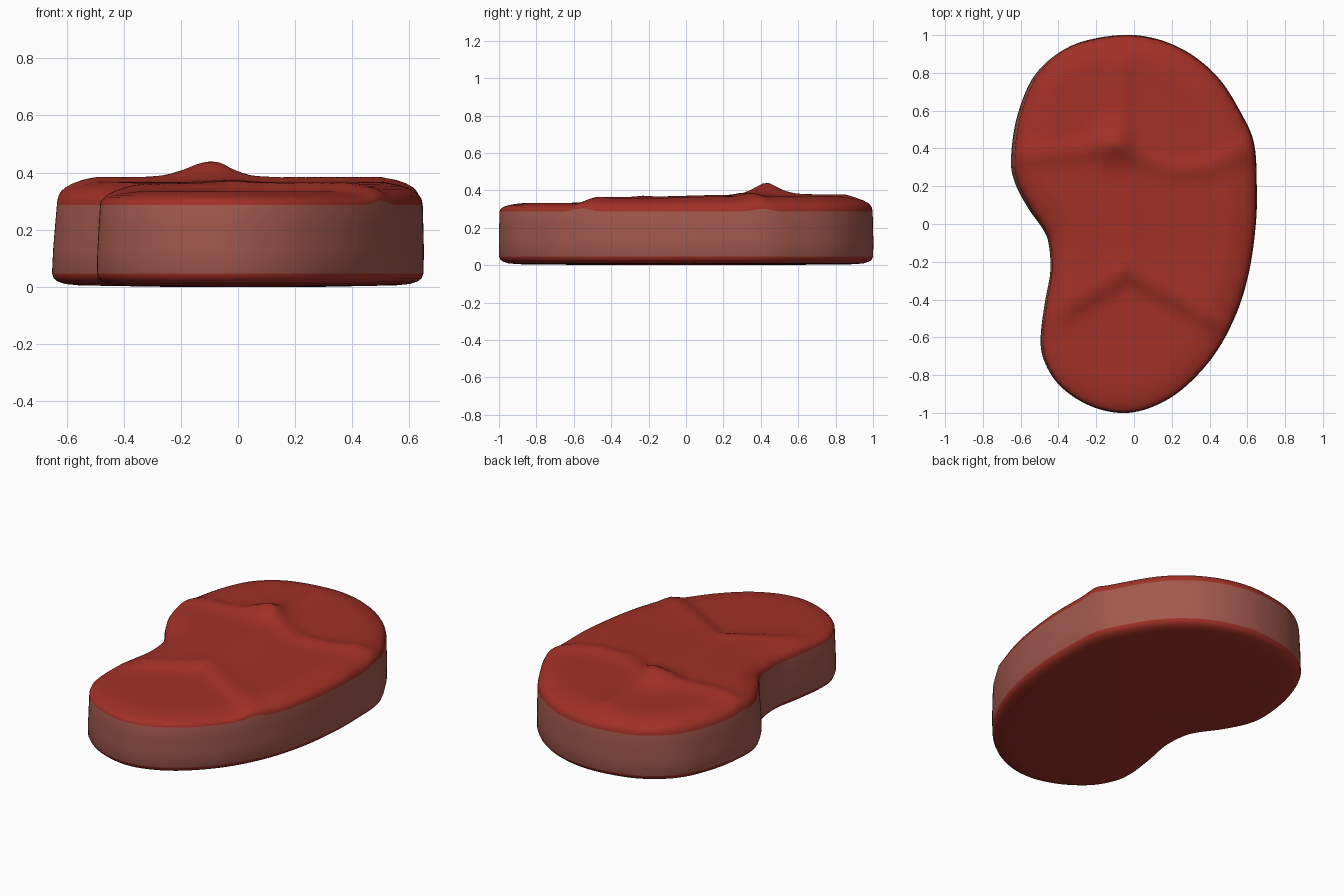
import bpy, math
from mathutils import Vector

if "Cube" in bpy.data.objects:
    bpy.data.objects.remove(bpy.data.objects["Cube"])

# Kidney outline, clockwise from the back
OUTLINE = [(-.08, 1), (.12, .98), (.3, .9), (.45, .77), (.56, .6), (.635, .43), (.65, .2), (.645, 0),
           (.61, -.25), (.54, -.48), (.42, -.7), (.25, -.88), (.08, -.975), (-.08, -1), (-.25, -.955),
           (-.4, -.85), (-.48, -.72), (-.497, -.6), (-.475, -.42), (-.445, -.25), (-.455, -.1),
           (-.49, -.02), (-.565, .085), (-.635, .22), (-.655, .35), (-.62, .58), (-.52, .8), (-.33, .945)]


def closed_spline(points, steps):
    p, n, out = [Vector(q) for q in points], len(points), []
    for i in range(n):
        a, b, c, d = (p[(i + k) % n] for k in (-1, 0, 1, 2))
        for s in range(steps):
            t = s / steps
            out.append(.5 * (2 * b + (c - a) * t + (2*a - 5*b + 4*c - d) * t**2
                             + (3*b - a - 3*c + d) * t**3))
    return out


def segment_distance(p, a, b):
    a, b = Vector(a), Vector(b)
    t = max(0, min(1, (p - a).dot(b - a) / (b - a).length_squared))
    return (p - a - (b - a) * t).length


def path_distance(p, path):
    return min(segment_distance(p, a, b) for a, b in zip(path, path[1:]))


def bump(d, width):
    return math.exp(-(d / width) ** 2)


def smooth(a, b, x):
    t = max(0, min(1, (x - a) / (b - a)))
    return t * t * (3 - 2 * t)


# Ridges crossing the top
RIDGE = [(-.68, .36), (-.35, .38), (-.1, .43), (.2, .29), (.38, .3), (.68, .43)]
VEE = [(-.5, -.58), (-.03, -.27), (.58, -.6)]


def top_height(p):
    x, y = p
    z = .362 + .008 * smooth(-.2, .2, y)
    vee_y = -.27 - .56 * abs(x + .03)              # lower front lobe beyond the V
    z -= .026 * smooth(.06, -.08, y - vee_y)
    z += .010 * bump(path_distance(p, VEE), .06)
    z += .018 * bump(path_distance(p, RIDGE), .055)
    z += .046 * bump((p - Vector((-.11, .43))).length, .11)
    z += .012 * bump(segment_distance(p, (-.07, .45), (-.06, .85)), .05)
    z += .008 * bump(segment_distance(p, (-.05, .35), (-.02, -.2)), .09)
    return z


def rim_height(p):
    return .29 + .018 * bump(path_distance(p, VEE[1:]), .06) + .014 * bump(path_distance(p, RIDGE), .06)


loop = closed_spline(OUTLINE, 6)
N = len(loop)
normals = []
for i in range(N):
    t = loop[(i + 2) % N] - loop[i - 2]
    normals.append(Vector((t.y, -t.x)).normalized())    # inward
centre = Vector((.04, 0))
verts, faces, mats = [], [], []


def add_ring(inset, scale, height):
    for p, n in zip(loop, normals):
        q = centre + (p + n * inset - centre) * scale
        verts.append((q.x, q.y, height(q)))


# Underside, wall and rounded rim
add_ring(.10, .5, lambda q: .003)
add_ring(.10, 1, lambda q: .008)
for inset, z in ((.05, .013), (.022, .022), (.008, .033), (.001, .05)):
    add_ring(inset, 1, lambda q, z=z: z)
WALL_START = 5
for f, inset in ((.35, 0), (.7, .002), (1, .004)):
    add_ring(inset, 1, lambda q, f=f: .05 + (rim_height(q) - .05) * f)
WALL_END = 8
for inset, f in ((.008, .25), (.016, .42), (.03, .58), (.055, .74), (.09, .88), (.12, .95)):
    add_ring(inset, 1, lambda q, f=f: rim_height(q) + (top_height(q) - rim_height(q)) * f)
# Top surface
for k in range(1, 25):
    add_ring(.12, 1 - k / 25, top_height)
rings = len(verts) // N
# Lean the left bulge slightly inward towards the top
for i, (x, y, z) in enumerate(verts):
    verts[i] = (x + .018 * smooth(-.3, -.65, x) * z / .3, y, z)
for r in range(rings - 1):
    for i in range(N):
        j = (i + 1) % N
        faces.append((r*N + j, r*N + i, (r+1)*N + i, (r+1)*N + j)[::-1])
        mats.append(1 if WALL_START <= r < WALL_END else 0)
verts += [(centre.x, 0, .003), (centre.x, 0, top_height(centre))]
for i in range(N):
    j = (i + 1) % N
    faces += [(i, j, len(verts) - 2), ((rings-1)*N + j, (rings-1)*N + i, len(verts) - 1)]
    mats += [0, 0]

mesh = bpy.data.meshes.new("meat_slab")
mesh.from_pydata(verts, [], faces)
for name, color in (("red_meat", (.36, .03, .02, 1)), ("meat_edge", (.36, .10, .075, 1))):
    m = bpy.data.materials.new(name)
    m.diffuse_color = color
    m.use_nodes = True
    m.node_tree.nodes["Principled BSDF"].inputs["Base Color"].default_value = m.diffuse_color
    mesh.materials.append(m)
for poly, m in zip(mesh.polygons, mats):
    poly.material_index = m
slab = bpy.data.objects.new("meat_slab", mesh)
bpy.context.collection.objects.link(slab)
bpy.context.view_layer.objects.active = slab
slab.select_set(True)
# Consistent outward normals
bpy.ops.object.mode_set(mode='EDIT')
bpy.ops.mesh.select_all(action='SELECT')
bpy.ops.mesh.normals_make_consistent(inside=False)
bpy.ops.object.mode_set(mode='OBJECT')
# Rest on the ground
low = min(v.co.z for v in mesh.vertices)
for v in mesh.vertices:
    v.co.z -= low
bpy.ops.object.shade_smooth()
